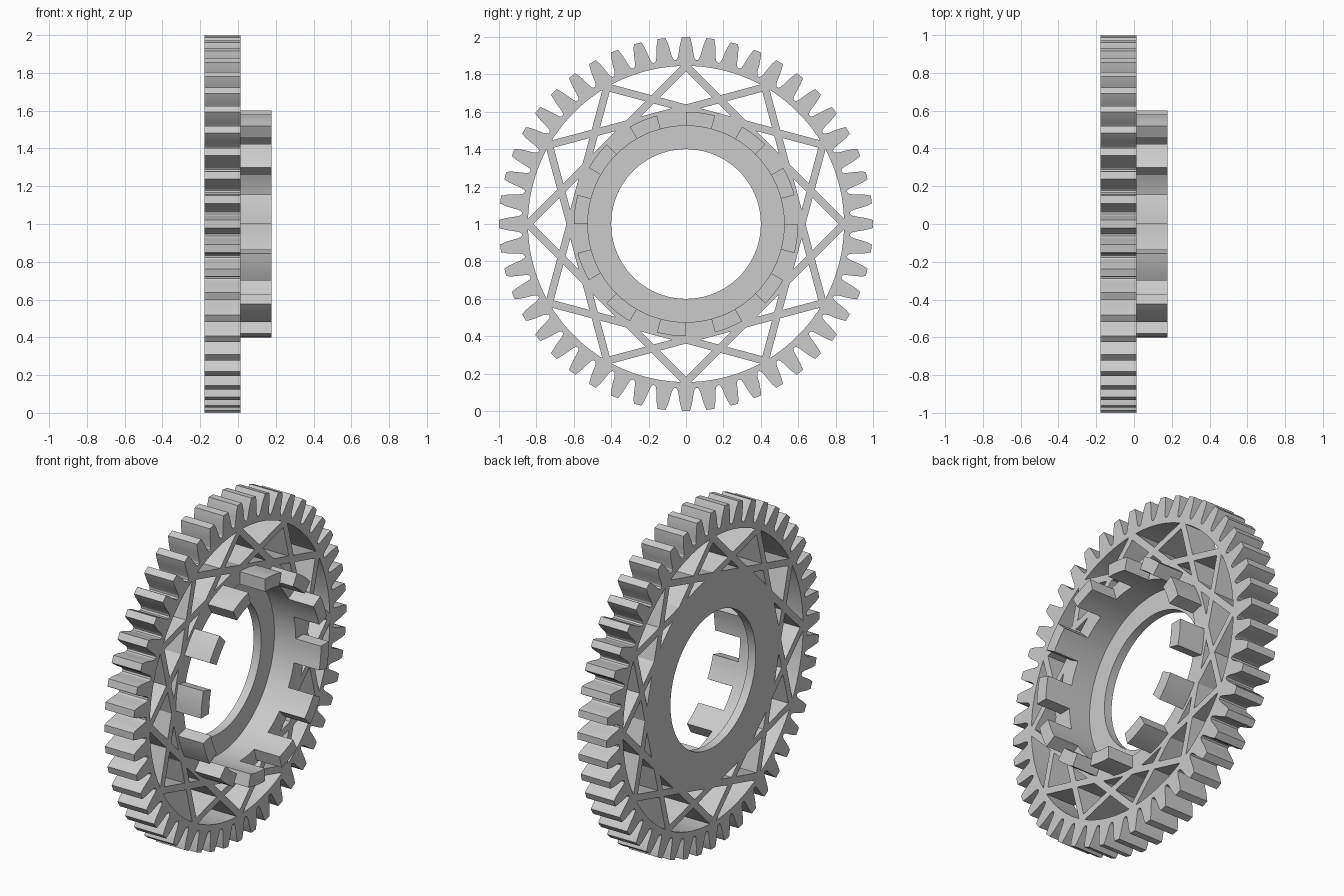
import bpy, bmesh
from math import sin, cos, pi, radians, hypot

if "Cube" in bpy.data.objects:
    bpy.data.objects.remove(bpy.data.objects["Cube"])

BACK, FACE, FRONT = -0.178, 0.012, 0.178   # depth planes along the axle
RIM, HUB, BORE, HOLE = 0.845, 0.6, 0.525, 0.4
TEETH, POINTS = 48, 12

grey = bpy.data.materials.new("plain grey")
grey.use_nodes = True
grey.diffuse_color = (0.6, 0.6, 0.6, 1)
grey.node_tree.nodes["Principled BSDF"].inputs["Base Color"].default_value = (0.6, 0.6, 0.6, 1)


def finish(bm, name):
    bmesh.ops.recalc_face_normals(bm, faces=bm.faces)
    mesh = bpy.data.meshes.new(name)
    bm.to_mesh(mesh)
    bm.free()
    mesh.materials.append(grey)
    ob = bpy.data.objects.new(name, mesh)
    bpy.context.collection.objects.link(ob)
    return ob


def polar(r, a):
    return r * sin(a), 1 + r * cos(a)


def sweep(bm, sections, closed):
    """Bridge successive vertex loops, either round a full turn or with end caps."""
    loops = [[bm.verts.new(p) for p in s] for s in sections]
    n = len(loops[0])
    for i in range(len(loops) if closed else len(loops) - 1):
        a, b = loops[i], loops[(i + 1) % len(loops)]
        for j in range(n):
            k = (j + 1) % n
            bm.faces.new((a[j], a[k], b[k], b[j]))
    if not closed:
        bm.faces.new(loops[0])
        bm.faces.new(loops[-1])


def section(profile, angle):
    return [(x, *polar(r, angle)) for x, r in profile]


def block(outer, inner, x0, x1):
    return [(x0, inner), (x0, outer), (x1, outer), (x1, inner)]


def smooth(ob):
    bpy.ops.object.select_all(action='DESELECT')
    ob.select_set(True)
    bpy.context.view_layer.objects.active = ob
    bpy.ops.object.shade_smooth_by_angle(angle=radians(13))


# Toothed rim: half a tooth (angle, radius), mirrored and repeated
pitch = 2 * pi / TEETH
half = [(0.021, 1.0), (0.031, 0.97), (0.039, 0.935), (0.045, 0.905), (0.051, 0.888), (0.059, 0.879)]
tooth = [(-a, r) for a, r in reversed(half)] + half
bm = bmesh.new()
sweep(bm, [section(block(r, RIM, BACK, FACE), t * pitch + a)
           for t in range(TEETH) for a, r in tooth], True)
gear = finish(bm, "gear_rim")

# Hub: a cup-shaped ring with a thin floor round the hole
floor = BACK + 0.05
cup = [(BACK, HOLE), (BACK, HUB), (FACE, HUB), (FACE, BORE), (floor, BORE), (floor, HOLE)]
bm = bmesh.new()
sweep(bm, [section(cup, 2 * pi * i / 120) for i in range(120)], True)
parts = [finish(bm, "hub")]

# Lattice struts: each joins two rim points a quarter turn apart
mid = RIM * cos(pi / 4)
reach, w = mid + 0.02, 0.02
for i in range(POINTS):
    a = 2 * pi * i / POINTS + pi / 4
    bm = bmesh.new()
    ends = []
    for s in (-reach, reach):
        ends.append([(x, s * cos(a) + r * sin(a), 1 - s * sin(a) + r * cos(a))
                     for x, r in block(mid + w, mid - w, BACK, FACE)])
    sweep(bm, ends, False)
    parts.append(finish(bm, f"strut_{i + 1}"))

# Fuse rim, hub and struts into one body
for part in parts:
    mod = gear.modifiers.new("fuse", 'BOOLEAN')
    mod.operation, mod.solver, mod.object = 'UNION', 'EXACT', part
bpy.context.view_layer.update()
body = bpy.data.meshes.new_from_object(gear.evaluated_get(bpy.context.evaluated_depsgraph_get()))
gear.modifiers.clear()
gear.data = body
gear.name = "gear_body"
for part in parts:
    bpy.data.objects.remove(part)
smooth(gear)

# Coupling lugs on the front of the hub
for i in range(POINTS):
    start = 2 * pi * i / POINTS
    bm = bmesh.new()
    sweep(bm, [section(block(HUB, BORE, FACE, FRONT), start + radians(3 * j)) for j in range(6)], False)
    smooth(finish(bm, f"lug_{i + 1}"))
